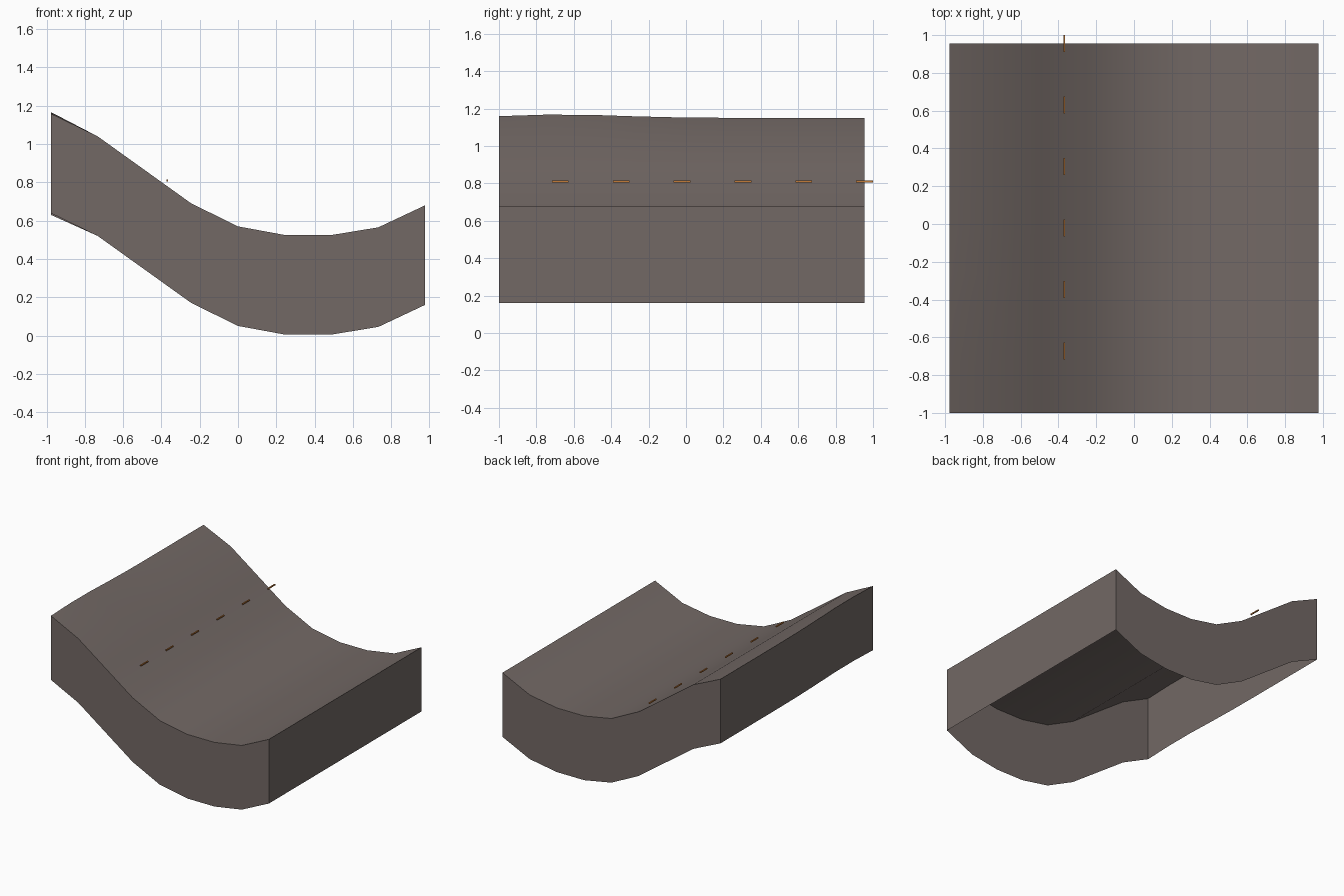
import bpy, bmesh, math

cube = bpy.data.objects.get("Cube")
if cube:
    bpy.data.objects.remove(cube)


def material(name, rgb):
    m = bpy.data.materials.new(name)
    m.use_nodes = True
    m.diffuse_color = (*rgb, 1)
    bsdf = m.node_tree.nodes["Principled BSDF"]
    bsdf.inputs["Base Color"].default_value = (*rgb, 1)
    bsdf.inputs["Roughness"].default_value = 0.9
    return m


def finish(name, bm, mats):
    me = bpy.data.meshes.new(name)
    bm.to_mesh(me)
    bm.free()
    ob = bpy.data.objects.new(name, me)
    bpy.context.collection.objects.link(ob)
    for m in mats:
        me.materials.append(m)
    return ob


earth = material("grey brown earth", (0.17, 0.14, 0.13))
orange = material("orange paint", (0.56, 0.2, 0.04))

# Valley profile, swept from front to back
HALF, STEP, DEPTH, FRONT = 0.977, 0.2443, 0.52, -1.0
profile = [1.15, 1.04, 0.865, 0.69, 0.57, 0.525, 0.525, 0.565, 0.68]
N = len(profile)


def height(i, j):
    # Slight swell along the high edge, toward the front
    y = FRONT + j * STEP
    swell = 0.018 * math.exp(-((y + 0.65) / 0.42) ** 2) if i == 0 else 0
    return profile[i] + swell


# Ground surface
bm = bmesh.new()
top = [[bm.verts.new((-HALF + i * STEP, FRONT + j * STEP, height(i, j)))
        for j in range(N)] for i in range(N)]
for i in range(N - 1):
    for j in range(N - 1):
        bm.faces.new((top[i][j], top[i + 1][j], top[i + 1][j + 1], top[i][j + 1]))
for f in bm.faces:
    f.smooth = True
ground = finish("ground_surface", bm, [earth])

# Skirt walls of constant depth, open underneath
bm = bmesh.new()
last = N - 1
loop = ([(i, 0) for i in range(last)] + [(last, j) for j in range(last)]
        + [(i, last) for i in range(last, 0, -1)] + [(0, j) for j in range(last, 0, -1)])
rim = []
for i, j in loop:
    x, y, z = -HALF + i * STEP, FRONT + j * STEP, height(i, j)
    rim.append((bm.verts.new((x, y, z)), bm.verts.new((x, y, z - DEPTH))))
for k, (a, b) in enumerate(rim):
    c, d = rim[(k + 1) % len(rim)]
    bm.faces.new((b, d, c, a))
finish("skirt_walls", bm, [earth])

# Dashed line floating just above the slope
bm = bmesh.new()
for k in range(6):
    part = bmesh.ops.create_cube(bm, size=1)["verts"]
    bmesh.ops.scale(bm, vec=(0.009, 0.09, 0.009), verts=part)
    bmesh.ops.translate(bm, vec=(-0.37, -0.672 + k * 0.3254, 0.81), verts=part)
finish("dashed_line", bm, [orange])
